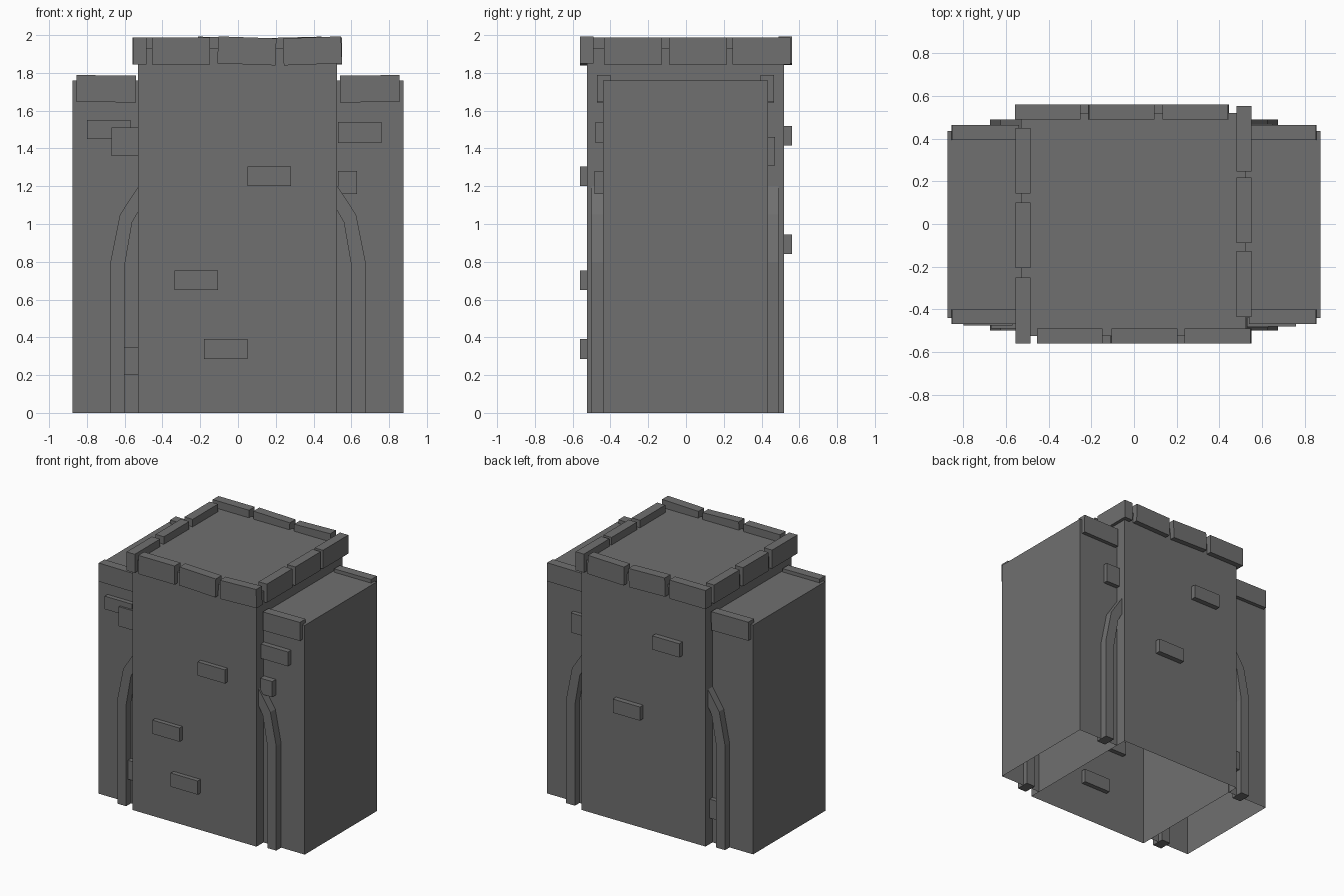
import bpy, bmesh, math
from mathutils import Matrix, Vector

cube = bpy.data.objects.get("Cube")
if cube:
    bpy.data.objects.remove(cube)

stone = bpy.data.materials.new("grey stone")
stone.use_nodes = True
colour = (0.16, 0.16, 0.16, 1)
stone.diffuse_color = colour
stone.node_tree.nodes["Principled BSDF"].inputs["Base Color"].default_value = colour


def finish(name, bm):
    mesh = bpy.data.meshes.new(name)
    bmesh.ops.recalc_face_normals(bm, faces=bm.faces)
    bm.to_mesh(mesh)
    bm.free()
    mesh.materials.append(stone)
    obj = bpy.data.objects.new(name, mesh)
    bpy.context.collection.objects.link(obj)
    return obj


def box(name, xs, ys, zs, tilt=0, open_bottom=False):
    """Box from ranges; tilt turns it about the y axis, in degrees."""
    lo, hi = Vector((xs[0], ys[0], zs[0])), Vector((xs[1], ys[1], zs[1]))
    bm = bmesh.new()
    bmesh.ops.create_cube(bm, size=1)
    turn = Matrix.Rotation(math.radians(tilt), 4, "Y")
    bm.transform(Matrix.Translation((lo + hi) / 2) @ turn @ Matrix.Diagonal((*(hi - lo), 1)))
    if open_bottom:
        bm.normal_update()
        bmesh.ops.delete(bm, geom=[f for f in bm.faces if f.normal.z < -0.9], context="FACES_ONLY")
    return finish(name, bm)


def support(name, side, ys):
    """Curved rib that leans from the wing into the tower."""
    profile = [(0.52, 1.21), (0.625, 1.05), (0.675, 0.8), (0.675, 0),
               (0.6, 0), (0.6, 0.78), (0.56, 1.01), (0.52, 1.08)]
    bm = bmesh.new()
    face = bm.faces.new([bm.verts.new((side * x, ys[0], z)) for x, z in profile])
    new = bmesh.ops.extrude_face_region(bm, geom=[face])["geom"]
    bmesh.ops.translate(bm, vec=(0, ys[1] - ys[0], 0),
                        verts=[v for v in new if isinstance(v, bmesh.types.BMVert)])
    finish(name, bm)


# Hollow tower body
box("tower_body", (-0.53, 0.525), (-0.525, 0.52), (0, 1.93), open_bottom=True)

# Hollow wings with ribs and top edge stones
for side, word in ((1, "left"), (-1, "right")):
    xs = sorted((side * 0.525, side * 0.875))
    box(word + "_wing", xs, (-0.44, 0.435), (0, 1.76), open_bottom=True)
    edge = sorted((side * 0.54, side * 0.855))
    for ys, rib, end in (((-0.47, -0.4), (-0.5, -0.4), "front"),
                         ((0.395, 0.465), (0.39, 0.49), "back")):
        box(f"{word}_{end}_edge_stone", edge, ys, (1.645, 1.787), tilt=-side * 0.5)
        support(f"{word}_{end}_support", side, rib)

# Battlement stones around the roof
crown = (1.845, 1.988)
for i, (x, tilt) in enumerate(((-0.455, 0), (-0.107, 2), (0.24, -2))):
    box(f"front_battlement_{i}", (x, x + 0.308), (-0.56, -0.49), crown, tilt)
for i, (x, tilt) in enumerate(((-0.558, 0), (-0.213, 1.5), (0.135, -1.5))):
    box(f"back_battlement_{i}", (x, x + 0.308), (0.49, 0.56), crown, tilt)
for i, y in enumerate((-0.56, -0.207, 0.142)):
    box(f"right_battlement_{i}", (-0.555, -0.485), (y, y + 0.308), crown)
for i, y in enumerate((-0.435, -0.09, 0.245)):
    box(f"left_battlement_{i}", (0.48, 0.55), (y, y + 0.308), crown)

# Raised bricks on the tower faces
for i, (x, z) in enumerate(((0.05, 1.2), (-0.335, 0.65), (-0.18, 0.285))):
    box(f"front_brick_{i}", (x, x + 0.23), (-0.56, -0.49), (z, z + 0.105))
for i, (x, z) in enumerate(((-0.335, 1.415), (0.0, 0.84))):
    box(f"back_brick_{i}", (x, x + 0.23), (0.49, 0.56), (z, z + 0.105))

# Raised bricks on the wing faces
wing_bricks = [
    ((-0.80, -0.57), (-0.475, -0.41), (1.45, 1.55)),
    ((-0.67, -0.53), (-0.49, -0.41), (1.36, 1.51)),
    ((0.53, 0.76), (-0.48, -0.41), (1.43, 1.54)),
    ((0.53, 0.63), (-0.485, -0.41), (1.16, 1.28)),
    ((-0.65, -0.53), (-0.48, -0.41), (0.2, 0.345)),
    ((-0.65, -0.53), (0.41, 0.47), (0.2, 0.345)),
    ((0.53, 0.65), (0.41, 0.47), (1.31, 1.46)),
]
for i, ranges in enumerate(wing_bricks):
    box(f"wing_brick_{i}", *ranges)
